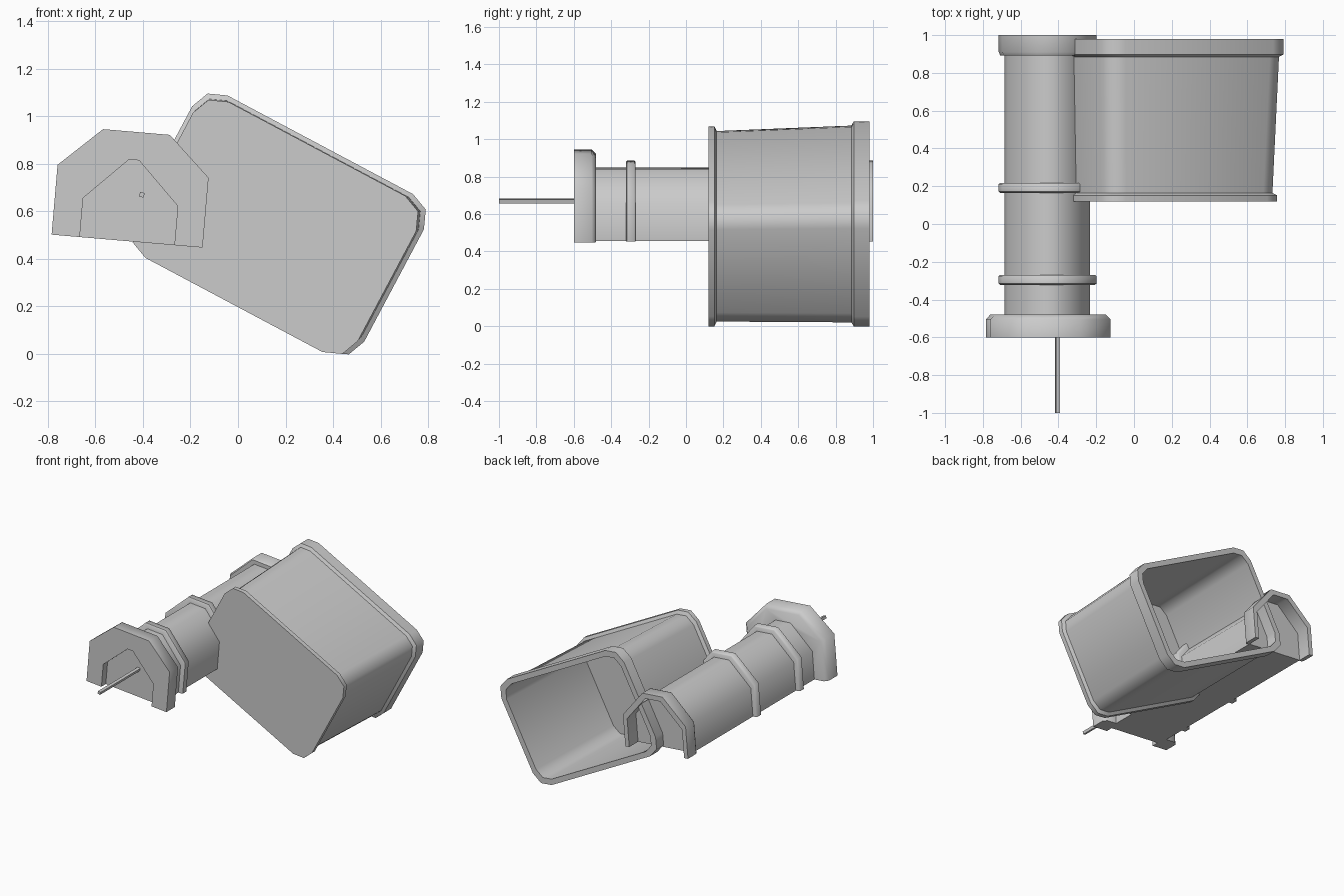
import bpy, bmesh, math
from mathutils import Vector

if "Cube" in bpy.data.objects:
    bpy.data.objects.remove(bpy.data.objects["Cube"])


def frame(origin, deg):
    """Map 2D profile points into the tilted x-z plane."""
    c, s = math.cos(math.radians(deg)), math.sin(math.radians(deg))
    return lambda a, b: (origin[0] + a * c - b * s, origin[1] + a * s + b * c)


def loft(name, place, sections):
    """Bridge a list of (profile, y) rings and cap both ends."""
    bm = bmesh.new()
    rings = []
    for profile, y in sections:
        ring = []
        for a, b in profile:
            x, z = place(a, b)
            ring.append(bm.verts.new((x, y, z)))
        rings.append(ring)
    n = len(rings[0])
    for r, q in zip(rings, rings[1:]):
        for i in range(n):
            j = (i + 1) % n
            bm.faces.new((r[i], r[j], q[j], q[i]))
    bm.faces.new(rings[0])
    bm.faces.new(rings[-1])
    bmesh.ops.recalc_face_normals(bm, faces=bm.faces)
    me = bpy.data.meshes.new(name)
    bm.to_mesh(me)
    bm.free()
    ob = bpy.data.objects.new(name, me)
    bpy.context.collection.objects.link(ob)
    bpy.ops.object.select_all(action='DESELECT')
    ob.select_set(True)
    bpy.context.view_layer.objects.active = ob
    bpy.ops.object.shade_smooth_by_angle(angle=math.radians(50))
    return ob


def rounded_rect(u0, u1, v0, v1, inset=0.0, r=0.11):
    """Rectangle with two-segment round corners."""
    u0, u1, v0, v1, r = u0 + inset, u1 - inset, v0 + inset, v1 - inset, r - inset * 0.5
    pts = []
    corners = [(u1 - r, v1 - r), (u0 + r, v1 - r), (u0 + r, v0 + r), (u1 - r, v0 + r)]
    for k, (cu, cv) in enumerate(corners):
        for s in range(3):
            t = math.radians(90 * k + 45 * s)
            pts.append((cu + r * math.cos(t), cv + r * math.sin(t)))
    return pts


def arch(w, h, a, top):
    """Six-point arch: straight legs, sloped shoulders, flat crown."""
    return [(-w, 0), (-w, h), (-a, top), (a, top), (w, h), (w, 0)]


def band(outer, inner):
    return outer + inner[::-1]


# Tilted open box with a lip at each end
box = frame((0, 0), -28)
front = (-0.644, 0.42, 0.174, 0.918)
back = (-0.66, 0.445, 0.185, 0.94)
loft("open_box", box, [
    (rounded_rect(*front), 0.12),
    (rounded_rect(*front), 0.152),
    (rounded_rect(*front, 0.022), 0.164),
    (rounded_rect(*back, 0.02), 0.885),
    (rounded_rect(*back), 0.897),
    (rounded_rect(*back), 0.98),
    (rounded_rect(*back, 0.038), 0.98),
    (rounded_rect(*front, 0.038), 0.14),
])

# Arched barrel, closed with a flat underside
barrel = frame((-0.467, 0.475), -4.9)
tube = arch(0.219, 0.20, 0.06, 0.37)
bore = arch(0.20, 0.165, 0.021, 0.343)
rib = arch(0.25, 0.225, 0.08, 0.405)
rib_small = arch(0.242, 0.218, 0.077, 0.397)
plate = arch(0.319, 0.295, 0.141, 0.461)
plate_small = arch(0.295, 0.28, 0.13, 0.437)
loft("barrel", barrel, [(tube, -0.55), (tube, 0.90)])

# Thick arched front flange
loft("front_flange", barrel, [
    (band(plate, bore), -0.60),
    (band(plate, bore), -0.505),
    (band(plate_small, bore), -0.48),
])

# Two narrow ribs around the barrel
for i, y in enumerate((-0.322, 0.165)):
    loft(f"barrel_rib_{i + 1}", barrel, [
        (band(rib_small, bore), y),
        (band(rib, bore), y + 0.006),
        (band(rib, bore), y + 0.046),
        (band(rib_small, bore), y + 0.053),
    ])

# Open rear flange
loft("rear_flange", barrel, [
    (band(rib_small, tube), 0.893),
    (band(rib, tube), 0.91),
    (band(rib, tube), 1.0),
])

# Thin square rod out of the front
rod = frame((-0.405, 0.67), -15)
square = [(-0.01, -0.01), (0.01, -0.01), (0.01, 0.01), (-0.01, 0.01)]
loft("front_rod", rod, [(square, -1.0), (square, -0.54)])
